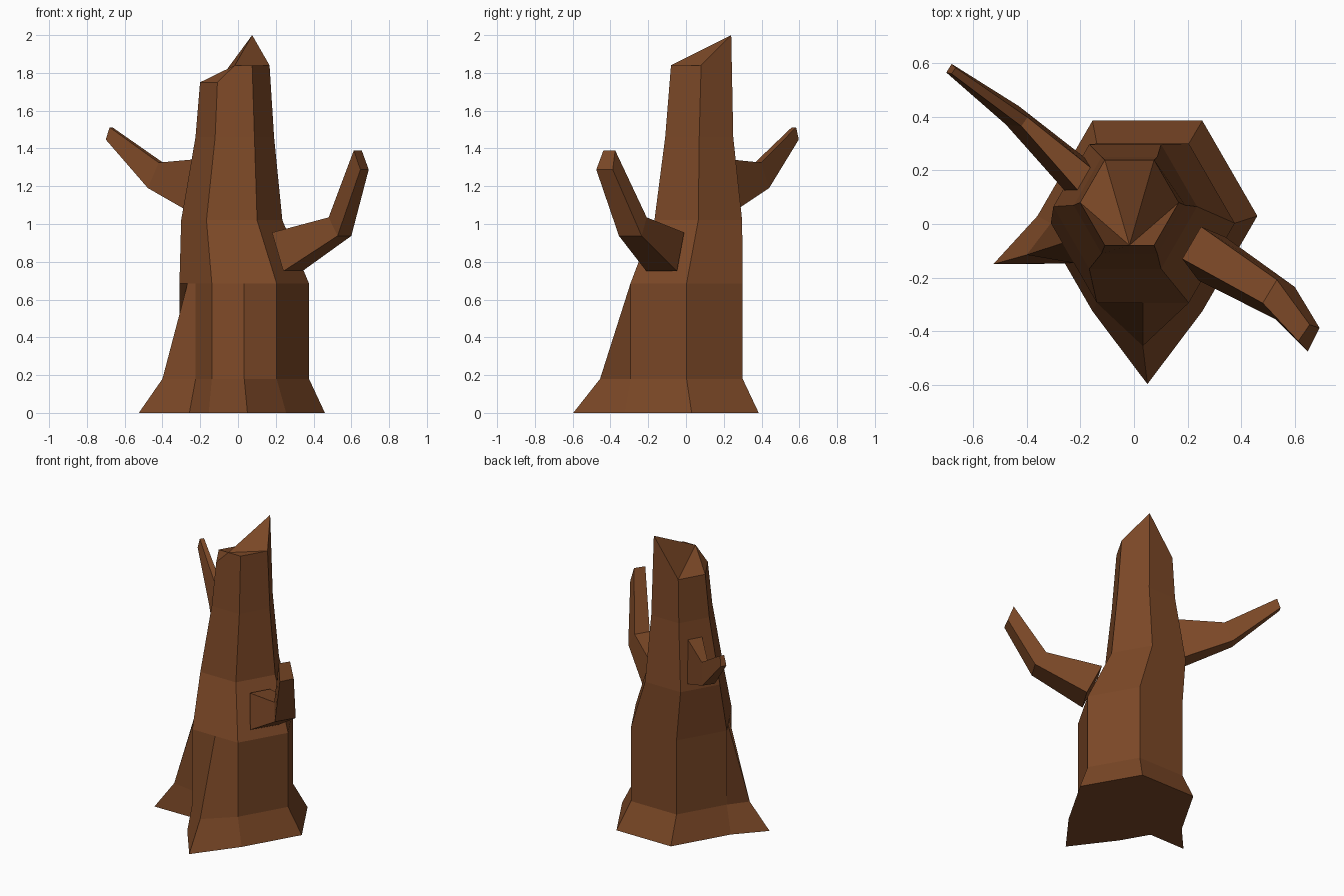
import bpy, bmesh, math
from mathutils import Vector

if "Cube" in bpy.data.objects:
    bpy.data.objects.remove(bpy.data.objects["Cube"])

bark = bpy.data.materials.new("brown_bark")
bark.diffuse_color = (0.2, 0.065, 0.02, 1)
bark.use_nodes = True
bark.node_tree.nodes["Principled BSDF"].inputs["Base Color"].default_value = bark.diffuse_color


def loft(name, rings, fan=None):
    """Skin closed rings of equal length; cap both ends (the top as a fan if asked)."""
    bm = bmesh.new()
    rows = [[bm.verts.new(p) for p in ring] for ring in rings]
    n = len(rows[0])
    for low, high in zip(rows, rows[1:]):
        for i in range(n):
            j = (i + 1) % n
            bm.faces.new((low[i], low[j], high[j], high[i]))
    bm.faces.new(rows[0][::-1])
    top = rows[-1]
    if fan is None:
        bm.faces.new(top)
    else:
        for k in range(1, n - 1):
            bm.faces.new((top[fan], top[(fan + k) % n], top[(fan + k + 1) % n]))
    bmesh.ops.recalc_face_normals(bm, faces=bm.faces[:])
    mesh = bpy.data.meshes.new(name)
    bm.to_mesh(mesh)
    bm.free()
    mesh.materials.append(bark)
    obj = bpy.data.objects.new(name, mesh)
    bpy.context.collection.objects.link(obj)
    return obj


def trunk_ring(cx, cy, r, z, left_root=None, front_root=None):
    """Hexagon with extra points on two sides where the roots grow out."""
    c = [Vector((cx + r * math.cos(math.radians(a)), cy + r * math.sin(math.radians(a)), z))
         for a in range(0, 360, 60)]
    left = Vector((*left_root, z)) if left_root else c[3].lerp(c[4], 0.5 * 0.5)
    front = Vector((*front_root, z)) if front_root else c[4].lerp(c[5], 0.5)
    return [c[0], c[1], c[2], c[3], left, c[3].lerp(c[4], 0.5), c[4], front, c[5]]


# Trunk with flared base, two roots and a bend
rings = [
    trunk_ring(0.05, 0.03, 0.41, 0, (-0.525, -0.15), (0.05, -0.597)),
    trunk_ring(0.033, 0.003, 0.343, 0.18, (-0.40, -0.115), (0.033, -0.455)),
    trunk_ring(0.033, 0.003, 0.343, 0.685),
    trunk_ring(-0.033, 0.065, 0.268, 1.02),
    trunk_ring(-0.017, 0.07, 0.208, 1.46),
    trunk_ring(-0.017, 0.08, 0.184, 1.75),
]
# Splintered top
for i, z in {0: 1.84, 1: 2.0, 7: 1.84, 8: 1.84}.items():
    rings[-1][i].z = z
loft("trunk", rings, fan=7)


def branch(name, sections):
    """Each section: upper pair and lower pair of (x, y), with their heights."""
    loft(name, [[(*a, zt), (*b, zt), (*d, zb), (*c, zb)]
                for a, b, zt, c, d, zb in sections])


# Right branch, bending upward
branch("right_branch", [
    ((0.18, -0.13), (0.25, -0.01), 0.955, (0.24, -0.21), (0.34, -0.048), 0.75),
    ((0.48, -0.295), (0.533, -0.208), 1.035, (0.527, -0.355), (0.6, -0.235), 0.937),
    ((0.613, -0.437), (0.655, -0.375), 1.39, (0.648, -0.475), (0.692, -0.388), 1.288),
])

# Left branch, reaching backward
branch("left_branch", [
    ((-0.20, 0.115), (-0.155, 0.205), 1.345, (-0.25, 0.115), (-0.18, 0.245), 1.06),
    ((-0.42, 0.365), (-0.397, 0.398), 1.325, (-0.477, 0.37), (-0.43, 0.44), 1.19),
    ((-0.68, 0.56), (-0.665, 0.583), 1.512, (-0.70, 0.565), (-0.68, 0.597), 1.447),
])
